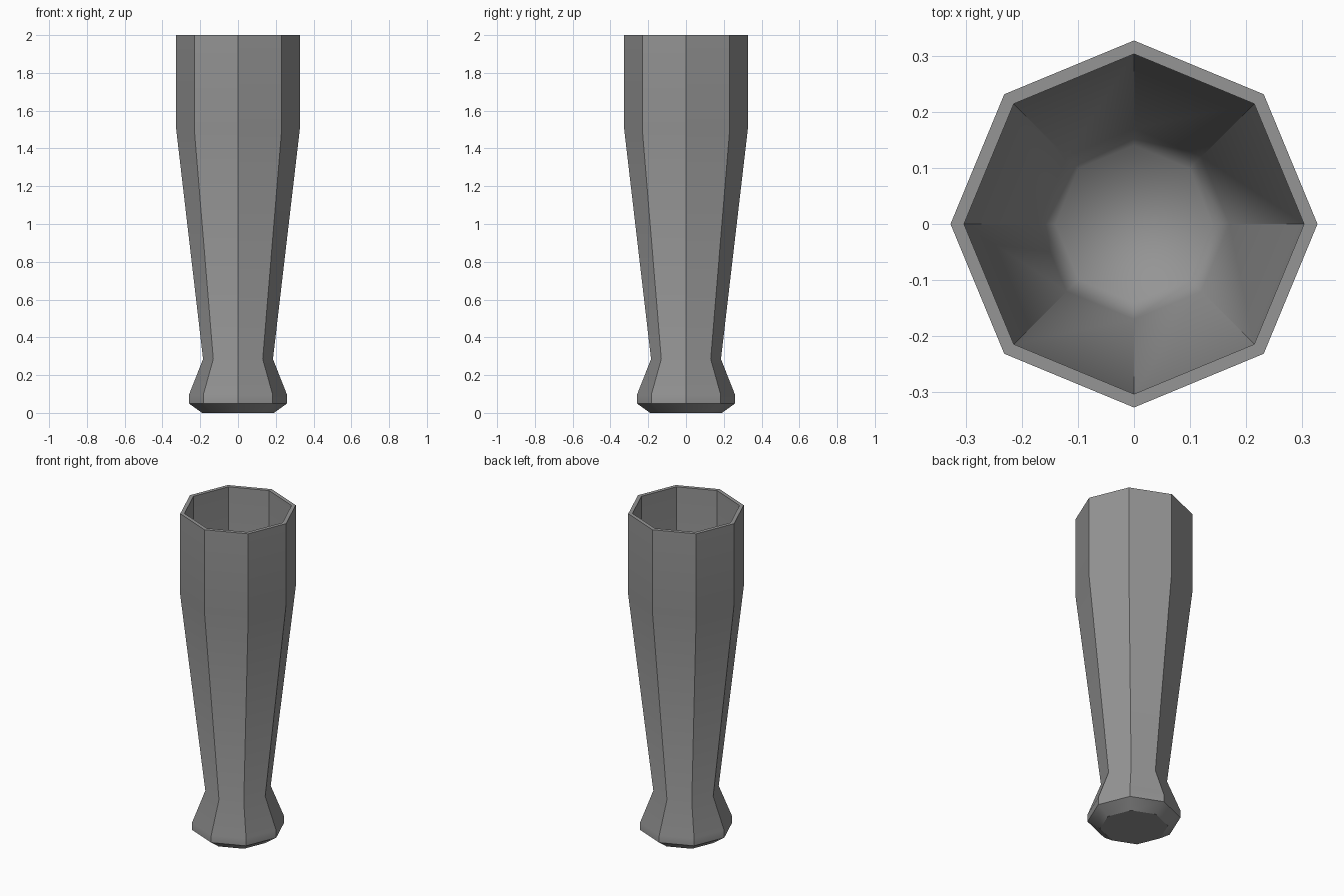
import bpy
import bmesh
from math import cos, sin, pi, radians

cube = bpy.data.objects.get("Cube")
if cube:
    bpy.data.objects.remove(cube)

SIDES = 8

# Radius and height pairs, from the underside up, over the rim and down inside
OUTER = [(0.19, 0), (0.26, 0.05), (0.26, 0.095), (0.185, 0.285), (0.327, 1.5), (0.327, 2)]
INNER = [(0.303, 2), (0.303, 1.5), (0.17, 0.36), (0.14, 0.3)]


def make_material(name, colour):
    mat = bpy.data.materials.new(name)
    mat.use_nodes = True
    mat.diffuse_color = colour
    mat.node_tree.nodes["Principled BSDF"].inputs["Base Color"].default_value = colour
    return mat


def add_ring(bm, radius, z):
    angles = [2 * pi * i / SIDES for i in range(SIDES)]
    return [bm.verts.new((radius * cos(a), radius * sin(a), z)) for a in angles]


# Hollow octagonal vase body
bm = bmesh.new()
rings = [add_ring(bm, r, z) for r, z in OUTER + INNER]
for low, high in zip(rings, rings[1:]):
    for i in range(SIDES):
        j = (i + 1) % SIDES
        bm.faces.new((low[i], low[j], high[j], high[i]))
bm.faces.new(rings[0][::-1])
bm.faces.new(rings[-1])
bmesh.ops.recalc_face_normals(bm, faces=bm.faces)

mesh = bpy.data.meshes.new("vase")
bm.to_mesh(mesh)
bm.free()
vase = bpy.data.objects.new("vase", mesh)
bpy.context.collection.objects.link(vase)
mesh.materials.append(make_material("grey ceramic", (0.3, 0.3, 0.3, 1)))

# Crisp panel corners, soft changes of slope
bpy.context.view_layer.objects.active = vase
vase.select_set(True)
bpy.ops.object.shade_smooth_by_angle(angle=radians(30))

# Soft join between the inner wall and the floor
floor_start = (len(OUTER) + len(INNER) - 2) * SIDES
for edge in mesh.edges:
    if min(edge.vertices) >= floor_start:
        edge.use_edge_sharp = False
